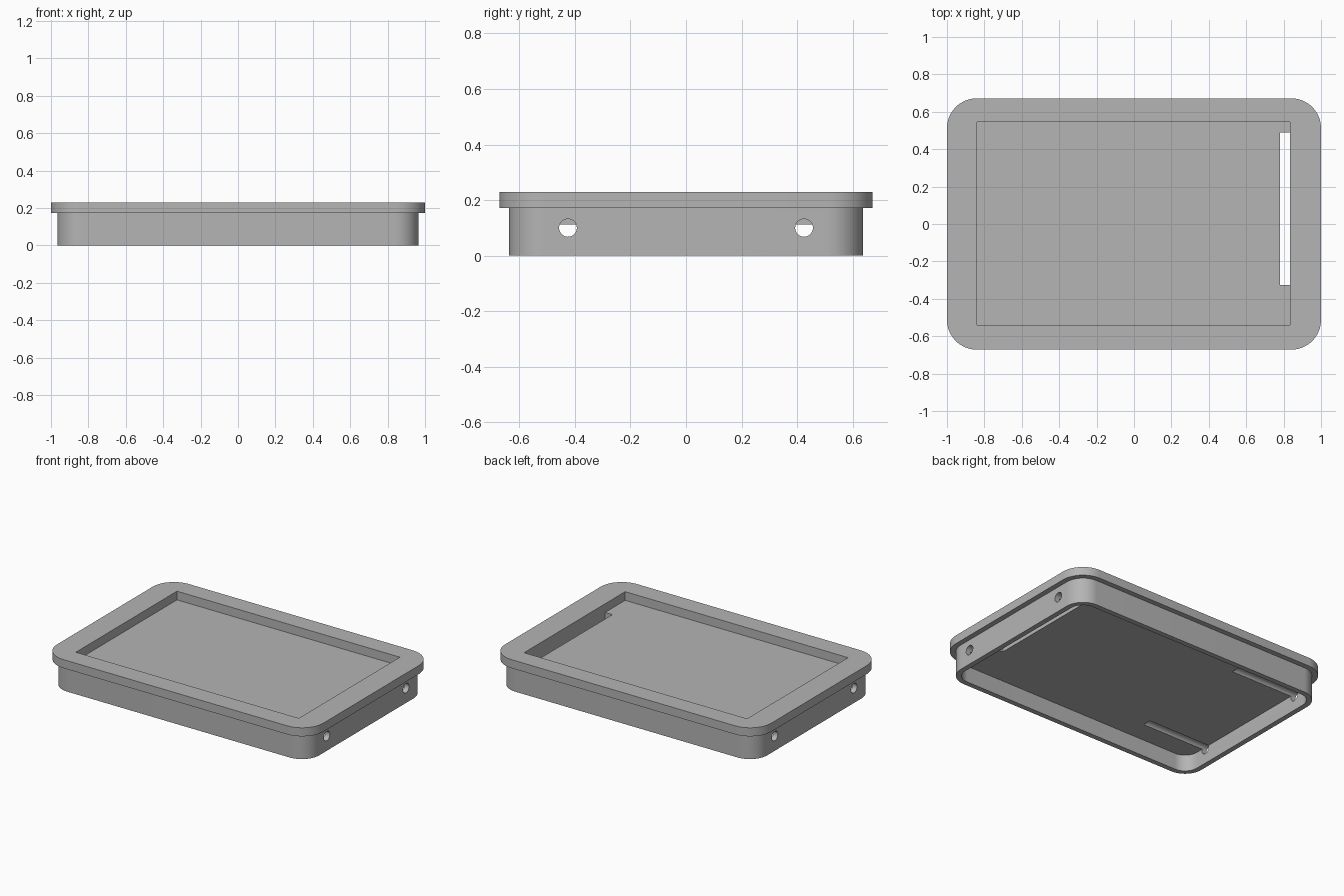
import bpy
import bmesh
import math
from mathutils import Matrix

old = bpy.data.objects.get("Cube")
if old:
    bpy.data.objects.remove(old, do_unlink=True)

grey = bpy.data.materials.new("plain_grey")
grey.use_nodes = True
grey.diffuse_color = (0.46, 0.46, 0.46, 1)
grey.node_tree.nodes["Principled BSDF"].inputs["Base Color"].default_value = (0.46, 0.46, 0.46, 1)


def add_object(name, bm):
    bmesh.ops.recalc_face_normals(bm, faces=bm.faces)
    mesh = bpy.data.meshes.new(name)
    bm.to_mesh(mesh)
    bm.free()
    mesh.materials.append(grey)
    obj = bpy.data.objects.new(name, mesh)
    bpy.context.collection.objects.link(obj)
    return obj


def rounded_slab(name, half_x, half_y, radius, z0, z1, steps=16):
    """Rounded rectangle extruded from z0 to z1."""
    bm = bmesh.new()
    outline = []
    for quarter, (sx, sy) in enumerate([(1, 1), (-1, 1), (-1, -1), (1, -1)]):
        for i in range(steps + 1):
            a = (quarter + i / steps) * math.pi / 2
            outline.append(bm.verts.new((sx * (half_x - radius) + radius * math.cos(a),
                                         sy * (half_y - radius) + radius * math.sin(a), z0)))
    face = bm.faces.new(outline)
    top = bmesh.ops.extrude_face_region(bm, geom=[face])["geom"]
    bmesh.ops.translate(bm, vec=(0, 0, z1 - z0),
                        verts=[g for g in top if isinstance(g, bmesh.types.BMVert)])
    return add_object(name, bm)


def box(name, x0, x1, y0, y1, z0, z1):
    bm = bmesh.new()
    bmesh.ops.create_cube(bm, size=1)
    bmesh.ops.scale(bm, vec=(x1 - x0, y1 - y0, z1 - z0), verts=bm.verts)
    bmesh.ops.translate(bm, vec=((x0 + x1) / 2, (y0 + y1) / 2, (z0 + z1) / 2), verts=bm.verts)
    return add_object(name, bm)


def x_cylinder(name, x0, x1, y, z, radius):
    bm = bmesh.new()
    bmesh.ops.create_cone(bm, cap_ends=True, segments=32, radius1=radius, radius2=radius,
                          depth=x1 - x0, matrix=Matrix.Rotation(math.pi / 2, 4, "Y"))
    bmesh.ops.translate(bm, vec=((x0 + x1) / 2, y, z), verts=bm.verts)
    return add_object(name, bm)


def combine(target, tool, operation):
    mod = target.modifiers.new(tool.name, "BOOLEAN")
    mod.operation = operation
    mod.solver = "EXACT"
    mod.object = tool
    bpy.context.view_layer.objects.active = target
    bpy.ops.object.modifier_apply(modifier=mod.name)
    bpy.data.objects.remove(tool, do_unlink=True)


# Skirt with the wider lip on top
tray = rounded_slab("tray_cover", 0.965, 0.637, 0.13, 0, 0.2)
combine(tray, rounded_slab("lip", 1.0, 0.672, 0.16, 0.172, 0.23), "UNION")

# Hollow underside, top recess and the slot through its floor
combine(tray, rounded_slab("cavity", 0.93, 0.602, 0.095, -0.1, 0.112), "DIFFERENCE")
combine(tray, box("recess", -0.84, 0.835, -0.54, 0.545, 0.171, 0.3), "DIFFERENCE")
combine(tray, box("slot", 0.78, 0.835, -0.325, 0.49, 0.05, 0.2), "DIFFERENCE")

# End wall holes; the -x pair also groove the underside of the floor
for y in (-0.425, 0.425):
    combine(tray, x_cylinder("groove_hole", -1.1, -0.46, y, 0.1, 0.032), "DIFFERENCE")
    combine(tray, x_cylinder("end_hole", 0.9, 1.1, y, 0.1, 0.032), "DIFFERENCE")

bpy.ops.object.select_all(action="DESELECT")
tray.select_set(True)
bpy.context.view_layer.objects.active = tray
bpy.ops.object.shade_smooth_by_angle(angle=math.radians(30))
